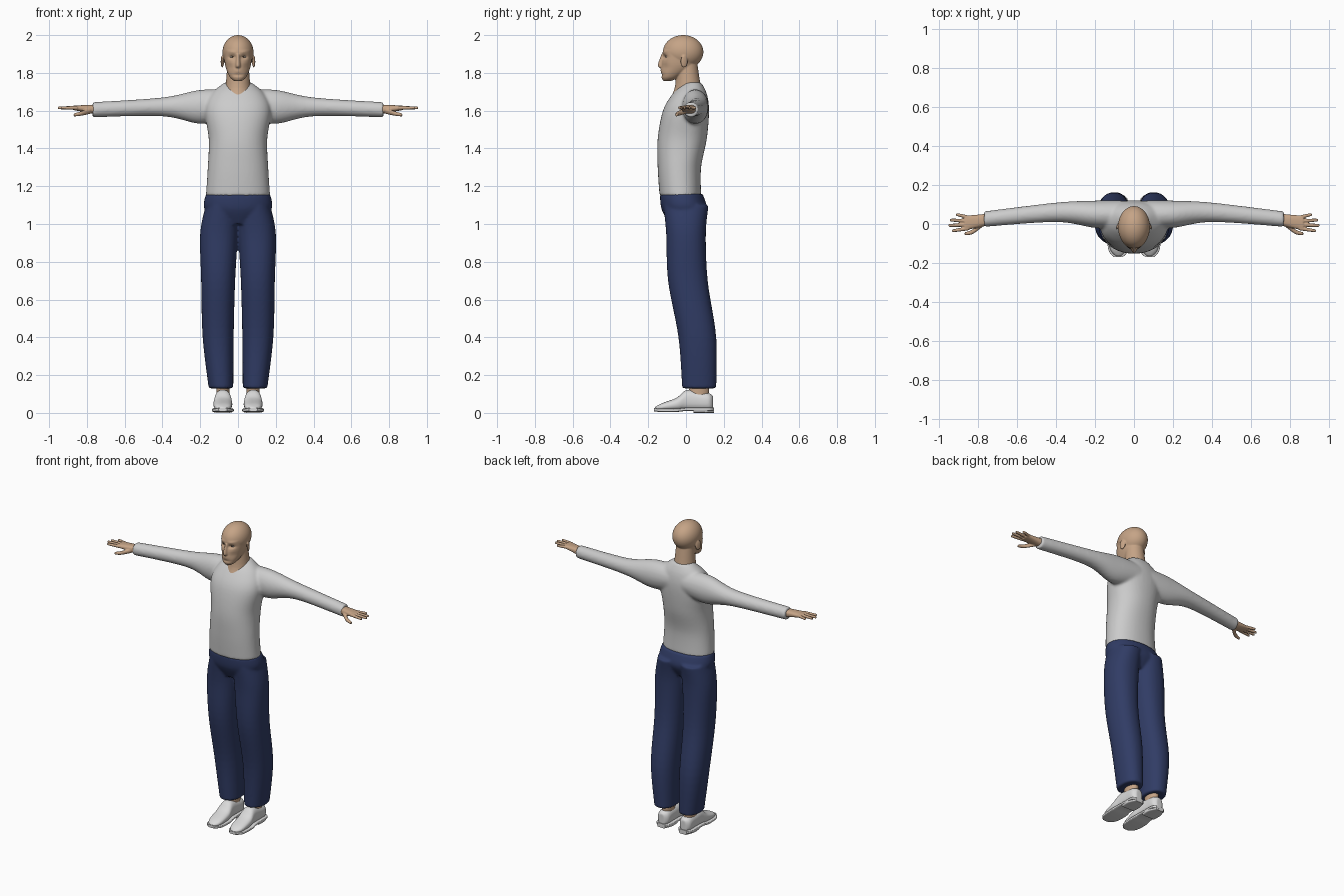
import bpy
import bmesh
import math
from mathutils import Vector, Matrix

cube = bpy.data.objects.get("Cube")
if cube:
    bpy.data.objects.remove(cube, do_unlink=True)


def material(name, *rgb):
    mat = bpy.data.materials.new(name)
    mat.use_nodes = True
    mat.diffuse_color = (*rgb, 1)
    mat.node_tree.nodes["Principled BSDF"].inputs["Base Color"].default_value = (*rgb, 1)
    return mat


skin = material("skin", .56, .37, .24)
grey = material("sweater grey", .6, .6, .6)
navy = material("trouser navy", .03, .045, .13)
pale = material("shoe grey", .7, .7, .7)
white = material("eye white", .6, .55, .5)
brown = material("iris brown", .05, .03, .02)


def spline(rows, steps=6):
    """Catmull-Rom interpolation; a row without a last radius is round."""
    rows = [Vector(row if len(row) == 5 else (*row, row[-1])) for row in rows]
    last = len(rows) - 1
    out = []
    for i in range(last):
        before, start, end, after = (rows[min(max(j, 0), last)] for j in range(i - 1, i + 3))
        leave, arrive = (end - before) / 2, (after - start) / 2
        for k in range(steps):
            t = k / steps
            ease = t * t * (3 - 2 * t)
            out.append(start.lerp(end, ease) + leave * t * (1 - t) ** 2
                       - arrive * t * t * (1 - t))
    return out + [rows[last]]


def loft(bm, axis, rows, power=2, side=1, sides=40):
    """Skin closed sections (position, centre, centre, radius, radius) along an axis."""
    rings = []
    for t, centre_a, centre_b, radius_a, radius_b in spline(rows):
        ring = []
        for i in range(sides):
            angle = math.tau * i / sides
            c, s = math.cos(angle), math.sin(angle)
            a = centre_a + radius_a * math.copysign(abs(c) ** (2 / power), c)
            b = centre_b + radius_b * math.copysign(abs(s) ** (2 / power), s)
            x, y, z = {"x": (t, a, b), "y": (a, t, b), "z": (a, b, t)}[axis]
            ring.append(bm.verts.new((x * side, y, z)))
        rings.append(ring)
    for low, high in zip(rings, rings[1:]):
        for i in range(sides):
            j = (i + 1) % sides
            bm.faces.new((low[i], low[j], high[j], high[i]))
    bm.faces.new(rings[0])
    bm.faces.new(rings[-1])


def ball(bm, centre, size, turn=0):
    placing = (Matrix.Translation(centre) @ Matrix.Rotation(turn, 4, "Z")
               @ Matrix.Diagonal((*size, 1)))
    bmesh.ops.create_uvsphere(bm, u_segments=64, v_segments=40, radius=1, matrix=placing)


def press(bm, x, z, wide, tall, depth):
    """Soft dab on the face, the same on both sides; negative depth raises."""
    for vert in bm.verts:
        if vert.co.y < -.05:
            across, up = (abs(vert.co.x) - x) / wide, (vert.co.z - z) / tall
            vert.co.y += depth * math.exp(-across * across - up * up)


def finish(name, bm, *materials, voxel=0, smooth=4):
    """Turn the sketch into an object, blending overlapping parts if a voxel is given."""
    bmesh.ops.recalc_face_normals(bm, faces=bm.faces)
    mesh = bpy.data.meshes.new(name)
    bm.to_mesh(mesh)
    bm.free()
    for mat in materials:
        mesh.materials.append(mat)
    obj = bpy.data.objects.new(name, mesh)
    bpy.context.collection.objects.link(obj)
    if voxel:
        blend = obj.modifiers.new("blend", "REMESH")
        blend.mode, blend.voxel_size, blend.use_smooth_shade = "VOXEL", voxel, True
        soften = obj.modifiers.new("soften", "SMOOTH")
        soften.factor, soften.iterations = .5, smooth
    else:
        bpy.ops.object.select_all(action="DESELECT")
        obj.select_set(True)
        bpy.context.view_layer.objects.active = obj
        bpy.ops.object.shade_smooth_by_angle(angle=math.radians(40))


both_sides = {"left": 1, "right": -1}

# Sweater: torso blended with both sleeves
bm = bmesh.new()
loft(bm, "z", [(1.15, 0, -.03, .17, .11), (1.3, 0, -.035, .16, .115), (1.45, 0, -.02, .155, .13),
               (1.6, 0, 0, .175, .122), (1.69, 0, .02, .14, .09), (1.75, 0, .035, .07, .045)], 2.2)
for side in both_sides.values():
    loft(bm, "x", [(.05, .05, 1.63, .07, .08), (.2, .05, 1.62, .07, .09),
                   (.4, .06, 1.62, .05), (.77, .025, 1.605, .04)], side=side)
finish("sweater", bm, grey, voxel=.008, smooth=8)

# Trousers: pelvis blended with both legs
bm = bmesh.new()
loft(bm, "z", [(1, 0, -.01, .1, .08), (1.08, 0, -.01, .178, .12), (1.16, 0, -.025, .17, .113)], 2.2)
for side in both_sides.values():
    loft(bm, "z", [(.13, .09, .07, .065, .09), (.4, .105, .06, .082, .1), (.7, .105, .01, .09, .105),
                   (.95, .1, 0, .1, .105), (1.1, .08, 0, .09, .12)], 2.2, side)
finish("trousers", bm, navy, voxel=.008)

# Head: skull and jaw with a sculpted face
bm = bmesh.new()
ball(bm, (0, -.015, 1.91), (.082, .107, .09))
loft(bm, "z", [(1.757, 0, -.1, .02, .02), (1.78, 0, -.08, .045, .05), (1.84, 0, -.04, .068, .09),
               (1.92, 0, -.03, .075, .09)], 2.2, sides=96)
eye_x, eye_z, mouth_z = .03, 1.885, 1.81
press(bm, eye_x, eye_z, .02, .012, .016)
press(bm, eye_x, eye_z + .022, .025, .01, -.006)
press(bm, .045, 1.83, .02, .02, .006)
press(bm, 0, mouth_z, .022, .01, -.005)
press(bm, 0, mouth_z, .025, .003, .007)
press(bm, 0, mouth_z - .02, .03, .006, .006)

# Nose, neck and ears, blended into the head
loft(bm, "z", [(1.9, 0, -.11, .01, .02), (1.84, 0, -.12, .015, .03), (1.825, 0, -.11, .015, .025)])
loft(bm, "z", [(1.64, 0, 0, .085, .1), (1.72, 0, .01, .067, .07), (1.85, 0, .005, .056, .055)])
for side in both_sides.values():
    ball(bm, (side * .083, -.01, 1.86), (.006, .02, .033), side * .35)
finish("head", bm, skin, voxel=.004, smooth=3)

for label, side in both_sides.items():
    # Eye, with the iris picked by distance from the gaze line
    bm = bmesh.new()
    eye = Vector((side * eye_x, -.098, eye_z))
    ball(bm, eye, (.013, .011, .007))
    for face in bm.faces:
        offset = face.calc_center_median() - eye
        face.material_index = int(offset.y < 0 and abs(offset.x) < .005)
    finish(label + "_eye", bm, white, brown)

    # Hand: palm, four fanned fingers and a thumb
    bm = bmesh.new()
    palm_z = 1.615
    loft(bm, "x", [(.74, .025, 1.605, .03, .026), (.8, .015, 1.61, .033, .02),
                   (.87, .005, palm_z, .038, .012)], 2.5, side)
    for finger in range(4):
        knuckle, tip = .019 * finger - .023, .027 * finger - .034
        reach = .953 - .012 * (finger - 1.2) ** 2
        loft(bm, "x", [(.85, knuckle, palm_z, .01), (reach - .01, tip, palm_z, .008),
                       (reach, tip, palm_z, .004)], side=side, sides=16)
    loft(bm, "x", [(.78, 0, 1.6, .016), (.83, -.04, 1.585, .012), (.87, -.05, 1.577, .008)], side=side)
    finish(label + "_hand", bm, skin, voxel=.0035, smooth=3)

    # Ankle
    bm = bmesh.new()
    foot_x = .08
    loft(bm, "z", [(.06, foot_x, .065, .034, .055), (.2, foot_x, .075, .034, .05)], side=side)
    finish(label + "_ankle", bm, skin)

    # Shoe upper, from half width and top height along the foot
    last = [(-.165, .015, .03), (-.13, .043, .05), (-.05, .05, .08), (0, .044, .12),
            (.06, .042, .115), (.12, .04, .105), (.143, .02, .09)]
    bm = bmesh.new()
    welt = .012
    loft(bm, "y", [(y, foot_x, (top + welt) / 2, wide, (top - welt) / 2) for y, wide, top in last],
         2.4, side)
    finish(label + "_shoe", bm, pale, voxel=.005, smooth=3)

    # Sole following the upper, lifted at toe and arch, with a heel block
    bm = bmesh.new()
    loft(bm, "y", [(y * 1.03, foot_x, .01 + .1 * min(abs(y + .09), .09), wide + .008, .009)
                   for y, wide, top in last], 5, side)
    loft(bm, "y", [(y, foot_x, welt, wide, welt) for y, wide in ((.04, .047), (.1, .048), (.147, .028))],
         5, side)
    finish(label + "_sole", bm, pale)
